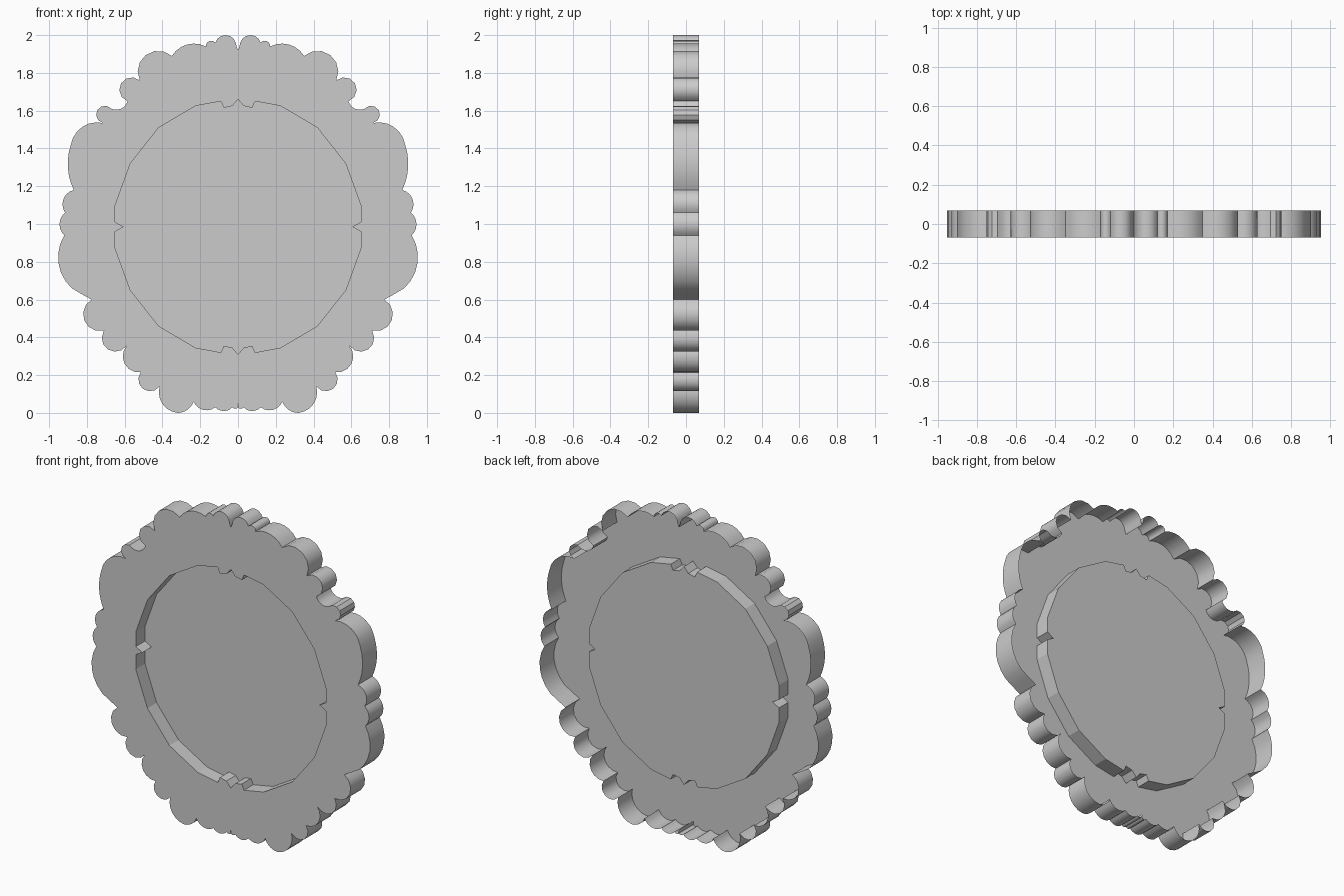
import bpy
import bmesh
import math
from mathutils import Vector

cube = bpy.data.objects.get("Cube")
if cube:
    bpy.data.objects.remove(cube, do_unlink=True)

FRONT, BACK, PANEL = -0.07, 0.07, 0.02
MIDDLE = 0.985

# Scalloped edge, top to bottom: cusp, crest, cusp, crest ... cusp
SCALLOPS = [
    (0, 1.92), (.008, 1.94), (.012, 1.96), (.06, 2), (.12, 1.96), (.145, 1.97),
    (.17, 1.94), (.27, 1.95), (.35, 1.89), (.46, 1.91), (.52, 1.76),
    (.6, 1.765), (.585, 1.65), (.62, 1.61), (.67, 1.61), (.74, 1.61),
    (.715, 1.535), (.83, 1.51), (.885, 1.42), (.9, 1.29), (.87, 1.18),
    (.925, 1.13), (.915, 1.06), (.945, 1), (.92, .94), (.95, .79), (.88, .66),
    (.83, .63), (.775, .6), (.82, .52), (.71, .435), (.7, .345), (.59, .355),
    (.605, .27), (.515, .215), (.5, .125), (.415, .14), (.385, .03), (.32, 0),
    (.27, .015), (.235, .06), (.18, .015), (.12, .03), (.08, .01), (.03, .03),
    (.015, .022), (0, .05)]

# Upper right quarter of the notched opening
OPENING = [(0, 1.66), (.03, 1.625), (.075, 1.615), (.09, 1.65), (.225, 1.625),
           (.42, 1.51), (.57, 1.32), (.65, 1.1), (.65, 1.01), (.605, MIDDLE)]


def arc(a, m, b, steps=6):
    """Points from a up to (not including) b on the circle through a, m, b."""
    a, m, b = Vector(a), Vector(m), Vector(b)
    u, v = m - a, b - a
    cross = u.x * v.y - u.y * v.x
    if abs(cross) < 0.0002:
        return [a, m]
    uu, vv = u.length_squared, v.length_squared
    centre = a + Vector((v.y * uu - u.y * vv, u.x * vv - v.x * uu)) / (2 * cross)
    radius = (a - centre).length
    start, mid, end = (math.atan2(p.y - centre.y, p.x - centre.x) for p in (a, m, b))
    sweep = (end - start) % math.tau
    if (mid - start) % math.tau > sweep:
        sweep -= math.tau
    angles = [start + sweep * i / steps for i in range(steps)]
    return [centre + radius * Vector((math.cos(t), math.sin(t))) for t in angles]


def mirrored(half):
    """Close a right half outline with its left mirror image."""
    return half + [(-x, z) for x, z in reversed(half[1:-1])]


def ring(bm, outline, y):
    return [bm.verts.new((x, y, z)) for x, z in outline]


def wall(bm, front, back, inward=False):
    for i in range(len(front)):
        j = (i + 1) % len(front)
        quad = [front[i], front[j], back[j], back[i]]
        bm.faces.new(quad[::-1] if inward else quad)


def face_front(faces):
    for face in faces:
        face.normal_update()
        if face.normal.y > 0:
            face.normal_flip()


def finish(bm, name, material):
    mesh = bpy.data.meshes.new(name)
    bm.to_mesh(mesh)
    bm.free()
    mesh.materials.append(material)
    obj = bpy.data.objects.new(name, mesh)
    bpy.context.collection.objects.link(obj)
    return obj


grey = bpy.data.materials.new("plain grey")
grey.use_nodes = True
grey.diffuse_color = (0.6, 0.6, 0.6, 1)
grey.node_tree.nodes["Principled BSDF"].inputs["Base Color"].default_value = grey.diffuse_color

right_edge = []
for i in range(0, len(SCALLOPS) - 1, 2):
    right_edge += [(p[0], min(max(p[1], 0), 2)) for p in arc(*SCALLOPS[i:i + 3])]
right_edge.append(SCALLOPS[-1])
edge = mirrored(right_edge)
opening = mirrored(OPENING + [(x, 2 * MIDDLE - z) for x, z in reversed(OPENING[:-1])])

# Frame: flat front with a hole and a scalloped rim, open at the back
bm = bmesh.new()
rim = ring(bm, edge, FRONT)
hole = ring(bm, opening, FRONT)
border = [bm.edges.new((loop[i - 1], loop[i])) for loop in (rim, hole) for i in range(len(loop))]
bmesh.ops.triangle_fill(bm, edges=border, use_beauty=True, use_dissolve=False)
face_front(bm.faces)
wall(bm, rim, ring(bm, edge, BACK))
frame = finish(bm, "scalloped_frame", grey)
bpy.ops.object.select_all(action="DESELECT")
frame.select_set(True)
bpy.context.view_layer.objects.active = frame
bpy.ops.object.shade_smooth_by_angle(angle=math.radians(35))

# Recess: notched inner wall closed by a flat panel
bm = bmesh.new()
lip = ring(bm, opening, FRONT)
floor = ring(bm, opening, PANEL)
face_front([bm.faces.new(floor)])
wall(bm, lip, floor, inward=True)
finish(bm, "recessed_panel", grey)
